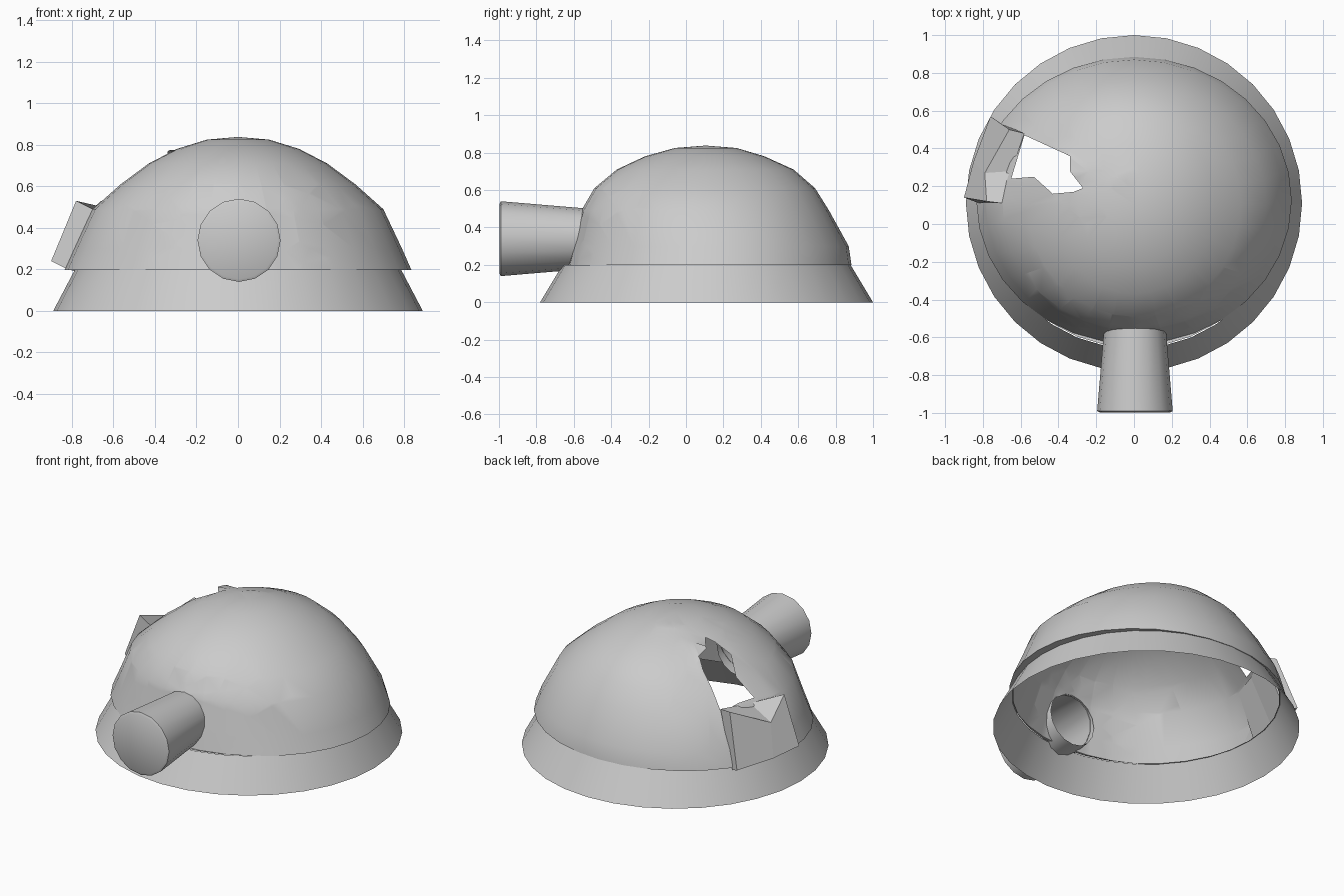
import bpy, bmesh, math
from mathutils import Vector

if "Cube" in bpy.data.objects:
    bpy.data.objects.remove(bpy.data.objects["Cube"])


def make(name, bm, smooth=True, angle=30):
    me = bpy.data.meshes.new(name)
    bm.to_mesh(me)
    bm.free()
    ob = bpy.data.objects.new(name, me)
    bpy.context.collection.objects.link(ob)
    if smooth:
        bpy.ops.object.select_all(action='DESELECT')
        ob.select_set(True)
        bpy.context.view_layer.objects.active = ob
        bpy.ops.object.shade_smooth_by_angle(angle=math.radians(angle))
    return ob


def loft(bm, rings):
    """Join consecutive closed rings of points with quads; returns vertex rings."""
    vs = [[bm.verts.new(p) for p in r] for r in rings]
    n = len(vs[0])
    for a, b in zip(vs, vs[1:]):
        for i in range(n):
            j = (i + 1) % n
            bm.faces.new((a[i], a[j], b[j], b[i]))
    return vs


def oval(rx, front, back, z, n=32):
    cy, ry = (front + back) / 2, (back - front) / 2
    return [(rx * math.cos(math.tau * i / n), cy + ry * math.sin(math.tau * i / n), z)
            for i in range(n)]


def punch(bm, poly, ax, inside):
    """Cut along the sides of a 2D polygon (axes ax) and delete what lies inside it."""
    def geom():
        fs = [f for f in bm.faces if inside(f.calc_center_median())]
        es = {e for f in fs for e in f.edges}
        return list({v for f in fs for v in f.verts}) + list(es) + fs
    for p, q in zip(poly, poly[1:] + poly[:1]):
        co, no = Vector(), Vector()
        co[ax[0]], co[ax[1]] = p
        no[ax[0]], no[ax[1]] = q[1] - p[1], p[0] - q[0]
        bmesh.ops.bisect_plane(bm, geom=geom(), dist=1e-5, plane_co=co, plane_no=no.normalized())

    def hit(c):
        x, y, odd = c[ax[0]], c[ax[1]], False
        for (x1, y1), (x2, y2) in zip(poly, poly[1:] + poly[:1]):
            if (y1 > y) != (y2 > y) and x < (x2 - x1) * (y - y1) / (y2 - y1) + x1:
                odd = not odd
        return odd
    dead = [f for f in bm.faces if inside(f.calc_center_median()) and hit(f.calc_center_median())]
    bmesh.ops.delete(bm, geom=dead, context='FACES')


# flared open skirt
bm = bmesh.new()
loft(bm, [oval(0.89, -0.78, 1.0, 0), oval(0.785, -0.66, 0.88, 0.2)])
make("skirt", bm)

# dome with overhanging lip
bm = bmesh.new()
rings = loft(bm, [oval(*r) for r in (
    (0.78, -0.655, 0.875, 0.2),
    (0.835, -0.635, 0.885, 0.198),
    (0.79, -0.61, 0.87, 0.3),
    (0.70, -0.56, 0.765, 0.49),
    (0.565, -0.49, 0.69, 0.61),
    (0.43, -0.37, 0.575, 0.71),
    (0.295, -0.22, 0.42, 0.78),
    (0.15, -0.06, 0.27, 0.825))])
tip = bm.verts.new((0, 0.105, 0.838))
for i in range(32):
    bm.faces.new((rings[-1][i], rings[-1][(i + 1) % 32], tip))

# broken opening in the dome, with its upper corner bent outwards
hole = [(-0.58, 0.47), (-0.34, 0.36), (-0.34, 0.28), (-0.27, 0.19),
        (-0.32, 0.17), (-0.43, 0.16), (-0.53, 0.25), (-0.65, 0.24)]
punch(bm, hole, (0, 1), lambda c: c.x < 0 and c.y > 0 and c.z > 0.4)
for v in bm.verts:
    if v.is_boundary and v.co.z > 0.4 and any(
            math.dist(v.co.xy, p) < 0.02 for p in hole[1:3]):
        v.co.z += 0.03

# round opening where the barrel enters
bz, bn = 0.335, 16
circle = [(0.005 + 0.163 * math.cos(math.tau * i / bn),
           bz + 0.163 * math.sin(math.tau * i / bn)) for i in range(bn)]
punch(bm, circle, (0, 2), lambda c: c.y < -0.25 and 0.12 < c.z < 0.62 and abs(c.x) < 0.5)
make("dome", bm)


# tapered barrel, open inside the dome and capped in front
def disc(r, y):
    return [(0.005 + r * math.cos(math.tau * i / bn), y,
             bz + 0.005 + r * math.sin(math.tau * i / bn)) for i in range(bn)]


bm = bmesh.new()
ends = loft(bm, [disc(0.163, -0.55), disc(0.2, -0.99), disc(0.187, -0.997)])
bm.faces.new(ends[-1])
bmesh.ops.recalc_face_normals(bm, faces=bm.faces)
make("barrel", bm)

# thick broken panel hanging below the opening: inner low, outer low, outer top, inner top
bm = bmesh.new()
sections = loft(bm, [
    [(-0.82, 0.11, 0.20), (-0.90, 0.14, 0.24), (-0.78, 0.12, 0.53), (-0.70, 0.11, 0.49)],
    [(-0.78, 0.32, 0.19), (-0.85, 0.33, 0.22), (-0.79, 0.27, 0.41), (-0.65, 0.28, 0.50)],
    [(-0.70, 0.53, 0.18), (-0.76, 0.57, 0.21), (-0.66, 0.50, 0.53), (-0.58, 0.48, 0.52)]])
bm.faces.new(sections[0])
bm.faces.new(sections[-1])
bmesh.ops.recalc_face_normals(bm, faces=bm.faces)
make("broken_panel", bm, smooth=False)
